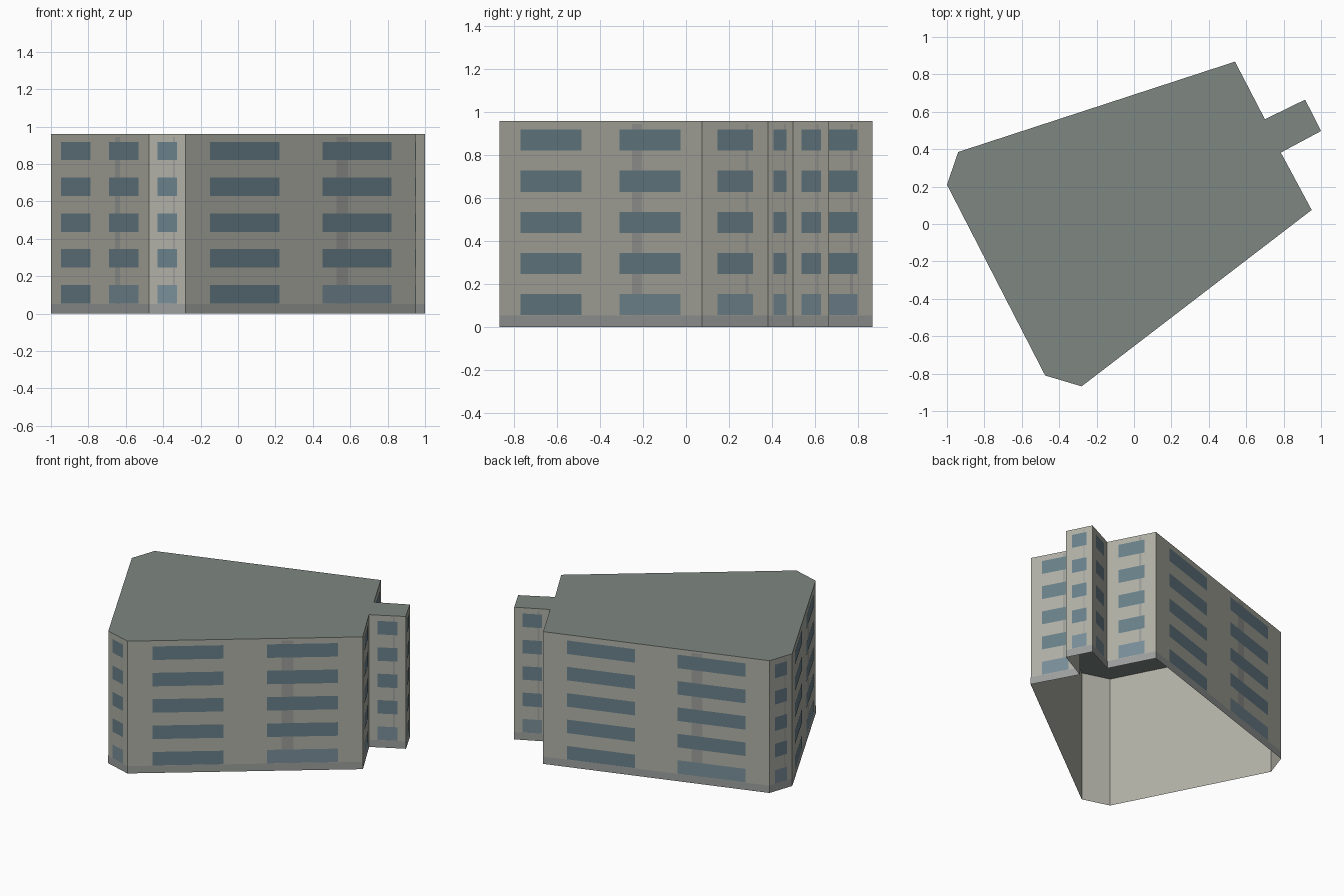
import bpy
from mathutils import Vector

if "Cube" in bpy.data.objects:
    bpy.data.objects.remove(bpy.data.objects["Cube"])

HEIGHT = 0.96
# building footprint, counter-clockwise
FOOT = [Vector(p) for p in [
    (-1.0, 0.21), (-0.475, -0.81), (-0.28, -0.868), (0.95, 0.075), (0.785, 0.382),
    (1.0, 0.497), (0.915, 0.665), (0.70, 0.56), (0.54, 0.868), (-0.94, 0.385)]]


def material(name, rgb):
    m = bpy.data.materials.new(name)
    m.diffuse_color = (*rgb, 1)
    m.use_nodes = True
    m.node_tree.nodes["Principled BSDF"].inputs["Base Color"].default_value = m.diffuse_color
    return m


def make(name, quads, mat):
    """Object from a list of polygons, each a list of points."""
    verts, faces = [], []
    for q in quads:
        faces.append(range(len(verts), len(verts) + len(q)))
        verts += [tuple(p) for p in q]
    me = bpy.data.meshes.new(name)
    me.from_pydata(verts, [], [list(f) for f in faces])
    me.materials.append(mat)
    ob = bpy.data.objects.new(name, me)
    bpy.context.collection.objects.link(ob)
    return ob


def panel(a, b, u0, u1, z0, z1, off=0.0):
    """Upright quad on wall a-b between fractions u0..u1, moved outward by off."""
    d = (b - a).normalized()
    out = Vector((d.y, -d.x)) * off
    p, q = a.lerp(b, u0) + out, a.lerp(b, u1) + out
    return [(*p, z0), (*q, z0), (*q, z1), (*p, z1)]


walls, bands, pipes, panes, pale_panes = [], [], [], [], []
for i, a in enumerate(FOOT):
    b = FOOT[(i + 1) % len(FOOT)]
    walls.append(panel(a, b, 0, 1, 0, HEIGHT))
    bands.append(panel(a, b, 0, 1, 0, 0.053, 0.001))
    pipes.append(panel(a, b, 0.655, 0.705, 0.053, 0.945, 0.001))
    # long walls have two window columns, short walls one
    cols = [(0.106, 0.407), (0.593, 0.894)] if (b - a).length > 0.6 else [(0.23, 0.77)]
    for u0, u1 in cols:
        for row in range(5):
            z = 0.055 + row * 0.1915
            pale = row == 0 and u1 > 0.7
            (pale_panes if pale else panes).append(panel(a, b, u0, u1, z, z + 0.098, 0.002))

# open-bottomed shell and flat roof
make("walls", walls, material("plaster", (0.43, 0.43, 0.38)))
make("roof", [[(*p, HEIGHT) for p in FOOT]], material("roofing", (0.21, 0.245, 0.225)))

# flat facade details
make("base_band", bands, material("base", (0.33, 0.345, 0.335)))
make("wall_strips", pipes, material("strip", (0.33, 0.34, 0.32)))
make("windows", panes, material("glass", (0.14, 0.215, 0.25)))
make("ground_windows", pale_panes, material("pale_glass", (0.19, 0.27, 0.315)))
